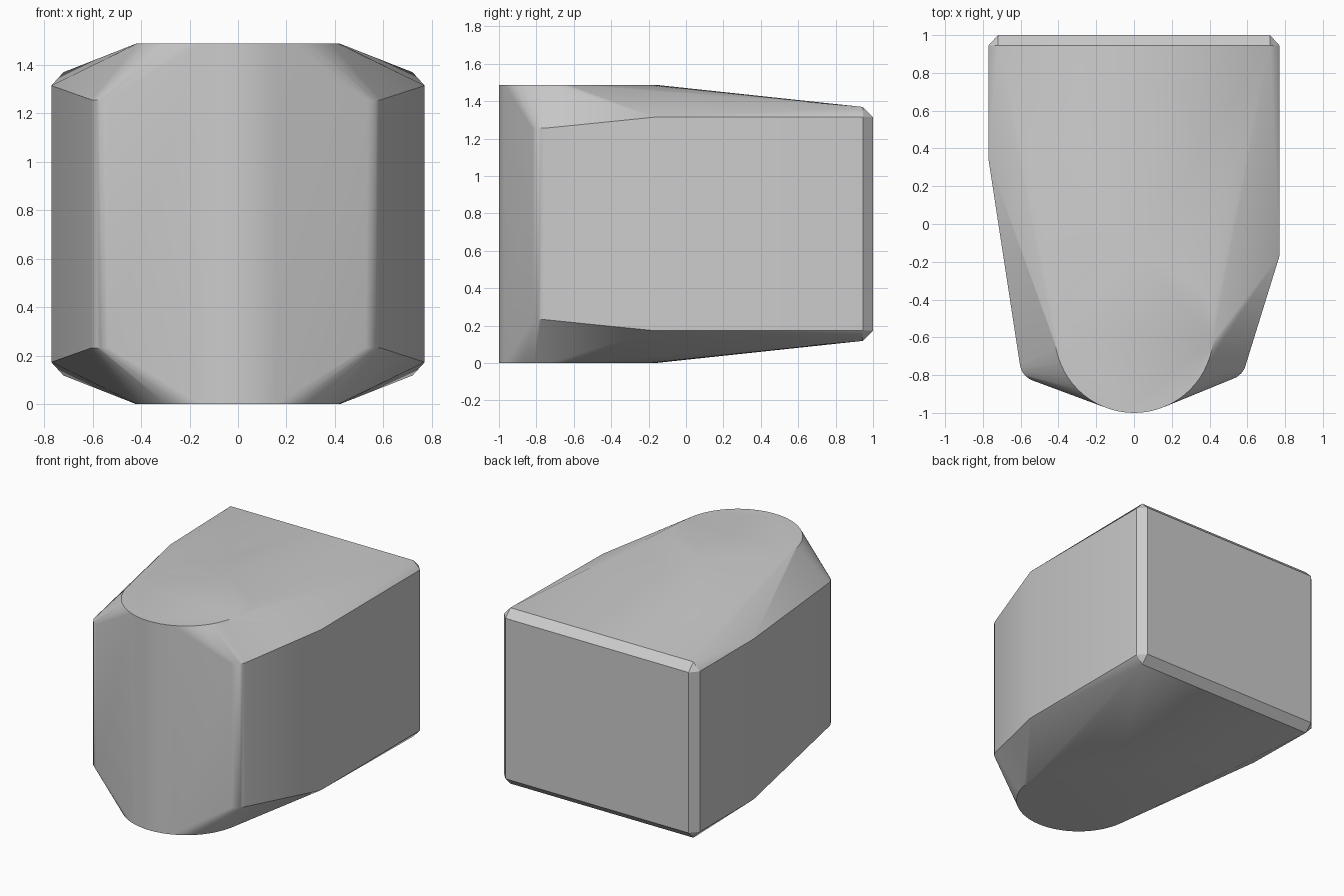
import bpy, bmesh, math

cube = bpy.data.objects.get("Cube")
if cube:
    bpy.data.objects.remove(cube, do_unlink=True)

HEIGHT = 1.487
grey = bpy.data.materials.new("plain_grey")
grey.use_nodes = True
color = (0.6, 0.6, 0.6, 1)
grey.diffuse_color = color
grey.node_tree.nodes["Principled BSDF"].inputs["Base Color"].default_value = color


def arc(cx, cy, r, start, end, steps):
    """Points on an arc, angles in degrees."""
    angles = [math.radians(start + (end - start) * i / steps) for i in range(steps + 1)]
    return [(cx + r * math.cos(a), cy + r * math.sin(a)) for a in angles]


bm = bmesh.new()


def add_pair(points, inset):
    """Add plan points at equal distances from the top and the bottom."""
    for x, y in points:
        bm.verts.new((x, y, inset))
        bm.verts.new((x, y, HEIGHT - inset))


# Round flat pads on top and bottom, reaching the nose
add_pair(arc(0, -0.58, 0.42, 0, 360, 64)[:-1], 0)

# Back panel with its chamfered rim
for side in (-1, 1):
    add_pair([(side * 0.72, 1.0), (side * 0.77, 0.945)], 0.173)
    add_pair([(side * 0.72, 0.945)], 0.118)

# Side walls, longer on one side than on the other
add_pair([(-0.77, 0.34), (0.77, -0.17)], 0.173)

# Rounded front corners
add_pair(arc(0.49, -0.72, 0.105, -70, -12, 6), 0.232)
add_pair(arc(-0.50, -0.73, 0.105, 188, 250, 6), 0.232)

# Skin the profile points and clean up coplanar faces
hull = bmesh.ops.convex_hull(bm, input=bm.verts[:])
loose = list({v for v in hull["geom_interior"] + hull["geom_unused"]
              if isinstance(v, bmesh.types.BMVert) and not v.link_faces})
bmesh.ops.delete(bm, geom=loose, context="VERTS")
bmesh.ops.dissolve_limit(bm, angle_limit=math.radians(0.3),
                         verts=bm.verts[:], edges=bm.edges[:])
bmesh.ops.recalc_face_normals(bm, faces=bm.faces[:])

mesh = bpy.data.meshes.new("body")
bm.to_mesh(mesh)
bm.free()
mesh.materials.append(grey)
body = bpy.data.objects.new("body", mesh)
bpy.context.collection.objects.link(body)
bpy.context.view_layer.objects.active = body
body.select_set(True)
bpy.ops.object.shade_smooth_by_angle(angle=math.radians(30))
